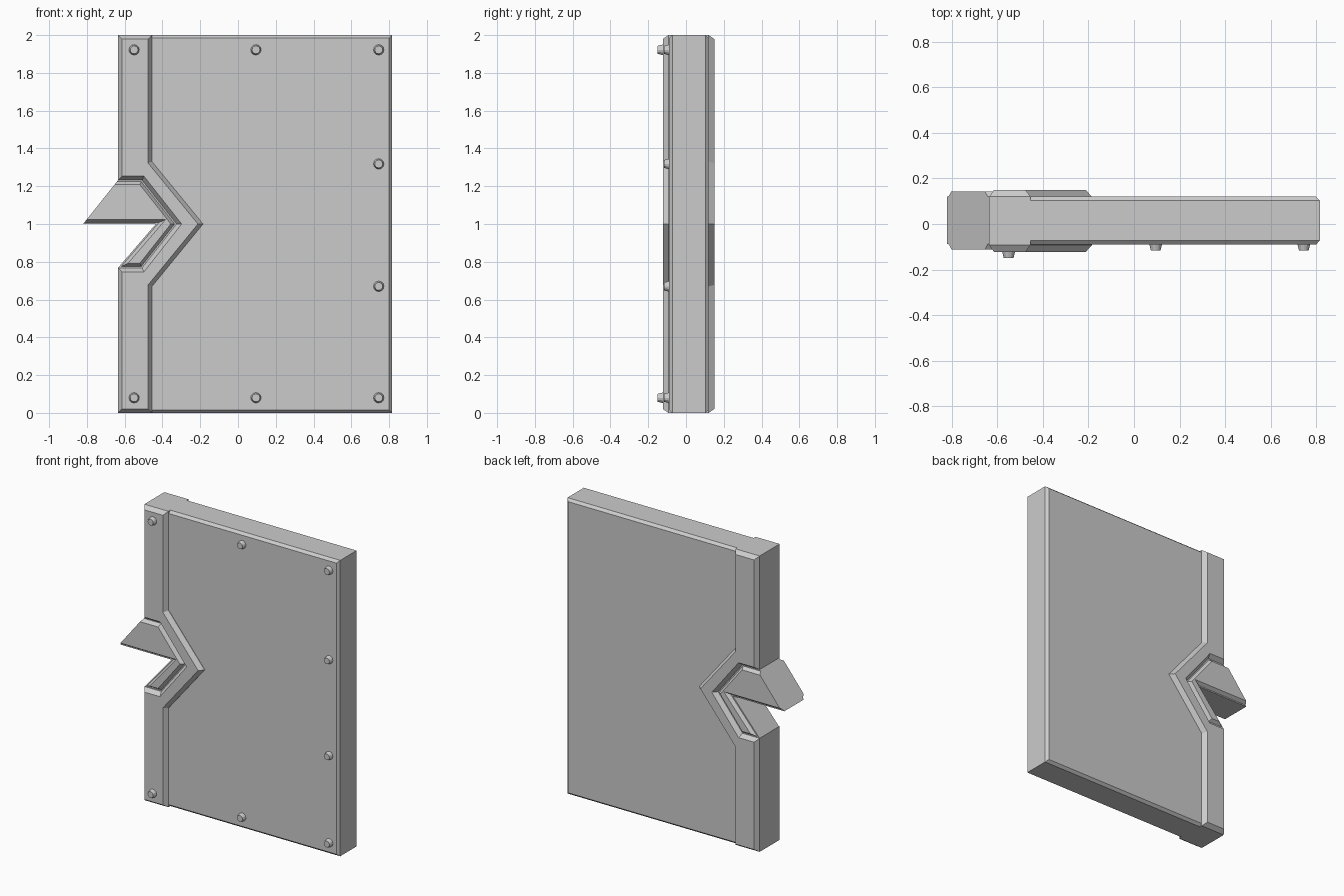
import bpy
import bmesh
from mathutils import Vector

if "Cube" in bpy.data.objects:
    bpy.data.objects.remove(bpy.data.objects["Cube"])


def inset(pts, dist):
    """Move each edge of a counter-clockwise outline inward by its own distance."""
    n = len(pts)
    P = [Vector(p) for p in pts]
    dirs = [(P[(i + 1) % n] - P[i]).normalized() for i in range(n)]
    norms = [Vector((-d.y, d.x)) for d in dirs]
    out = []
    for i in range(n):
        a, b = norms[i - 1], norms[i]
        det = a.x * b.y - a.y * b.x
        ca, cb = a.dot(P[i]) + dist[i - 1], b.dot(P[i]) + dist[i]
        out.append(((ca * b.y - cb * a.y) / det, (a.x * cb - b.x * ca) / det))
    return out


def loft(name, rings):
    """Skin a stack of (y, xz outline) rings and cap both ends."""
    bm = bmesh.new()
    loops = [[bm.verts.new((x, y, z)) for x, z in pts] for y, pts in rings]
    n = len(loops[0])
    for a, b in zip(loops, loops[1:]):
        for i in range(n):
            j = (i + 1) % n
            bm.faces.new((a[i], a[j], b[j], b[i]))
    bm.faces.new(loops[0])
    bm.faces.new(loops[-1][::-1])
    bmesh.ops.recalc_face_normals(bm, faces=bm.faces)
    me = bpy.data.meshes.new(name)
    bm.to_mesh(me)
    bm.free()
    ob = bpy.data.objects.new(name, me)
    bpy.context.collection.objects.link(ob)
    return ob


def chamfered(name, pts, y0, y1, width, depth):
    cap = inset(pts, [width] * len(pts))
    return loft(name, [(y0, cap), (y0 + depth, pts), (y1 - depth, pts), (y1, cap)])


# Main door panel, its left side hidden inside the edge frame
chamfered("door_panel", [(-.5, 0), (.815, 0), (.815, 2), (-.5, 2),
                         (-.5, 1.3), (-.26, 1), (-.5, .7)], -.09, .12, .016, .018)

# Thick edge frame that steps around the latch notch
chamfered("edge_frame", [(-.635, 0), (-.455, 0), (-.455, .67), (-.185, 1),
                         (-.455, 1.33), (-.455, 2), (-.635, 2), (-.635, 1.232),
                         (-.508, 1.232), (-.325, 1), (-.508, .768), (-.635, .768)],
          -.123, .15, .021, .03)

# Latch hook: flat core plus a raised bevelled plate, flush on the slanted edge
hook = [(-.82, 1), (-.435, 1), (-.635, .768), (-.508, .768),
        (-.325, 1), (-.508, 1.232), (-.635, 1.232)]
base = inset(hook, [.008] * 6 + [0])
cap = inset(hook, [.024] * 6 + [0])
loft("latch_core", [(-.087, hook), (.121, hook)])
loft("latch_plate", [(-.112, cap), (-.087, base), (.121, base), (.143, cap)])

# Rivets on the front
rivets = [(x, z, y) for x, y in ((-.55, -.123), (.095, -.09), (.745, -.09)) for z in (.08, 1.922)]
rivets += [(.745, z, -.09) for z in (.67, 1.318)]
for k, (x, z, y) in enumerate(rivets):
    bpy.ops.mesh.primitive_cone_add(vertices=12, radius1=.03, radius2=.021, depth=.036,
                                    location=(x, y - .009, z), rotation=(1.570796, 0, 0))
    bpy.context.object.name = f"rivet_{k + 1}"
